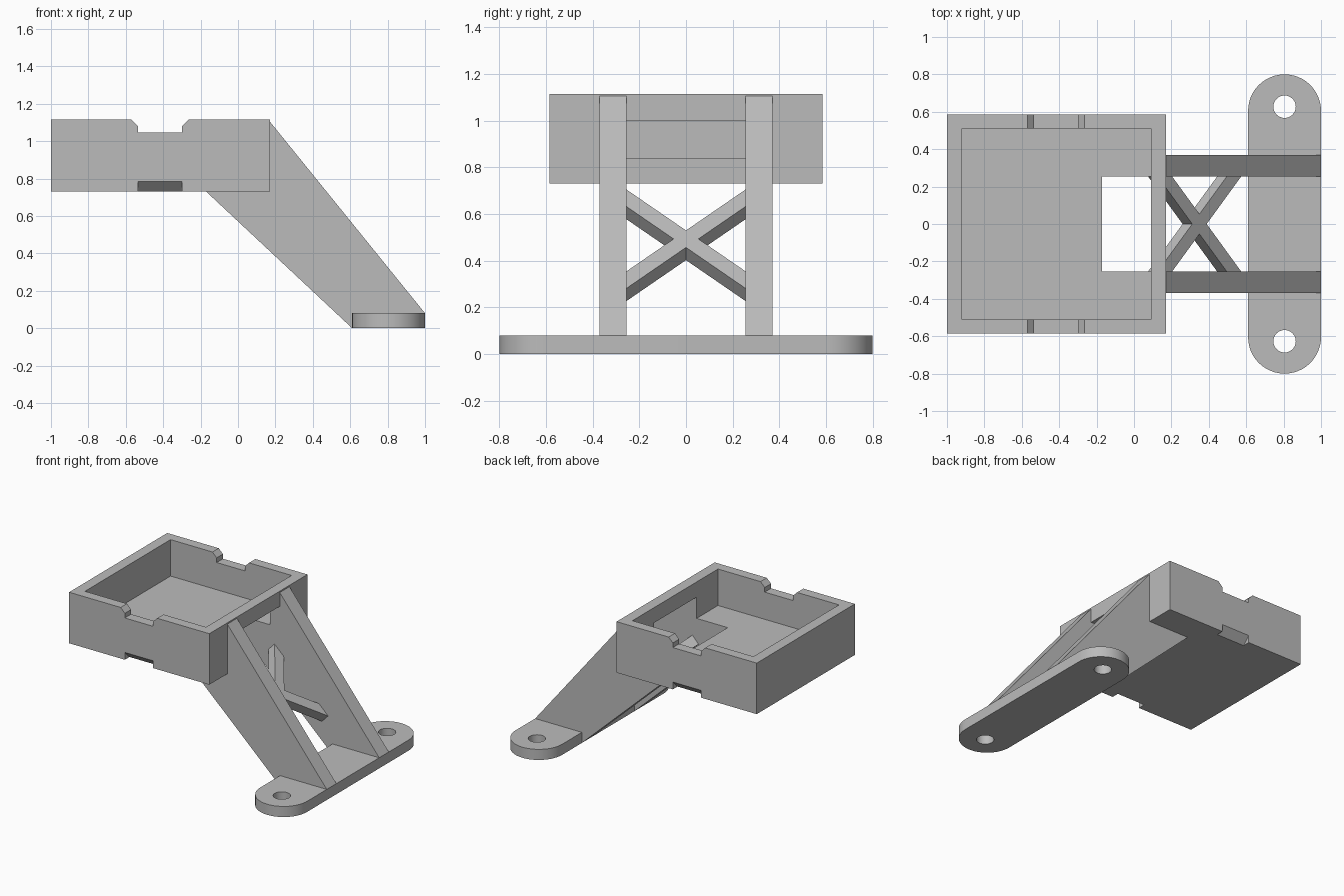
import bpy, bmesh, math
from mathutils import Vector, Matrix

old = bpy.data.objects.get("Cube")
if old:
    bpy.data.objects.remove(old, do_unlink=True)

grey = bpy.data.materials.new("plain grey")
grey.use_nodes = True
COLOUR = (0.5, 0.5, 0.5, 1)
grey.diffuse_color = COLOUR
grey.node_tree.nodes["Principled BSDF"].inputs["Base Color"].default_value = COLOUR


def prism(name, points, depth):
    """Extrude a closed loop of 3D points along the depth vector."""
    bm = bmesh.new()
    face = bm.faces.new([bm.verts.new(p) for p in points])
    side = bmesh.ops.extrude_face_region(bm, geom=[face])
    verts = [g for g in side["geom"] if isinstance(g, bmesh.types.BMVert)]
    bmesh.ops.translate(bm, verts=verts, vec=depth)
    bmesh.ops.recalc_face_normals(bm, faces=bm.faces)
    mesh = bpy.data.meshes.new(name)
    bm.to_mesh(mesh)
    bm.free()
    mesh.materials.append(grey)
    obj = bpy.data.objects.new(name, mesh)
    bpy.context.collection.objects.link(obj)
    return obj


def block(name, lo, hi):
    loop = [(lo[0], lo[1], lo[2]), (hi[0], lo[1], lo[2]),
            (hi[0], hi[1], lo[2]), (lo[0], hi[1], lo[2])]
    return prism(name, loop, (0, 0, hi[2] - lo[2]))


def along_y(name, profile, y0, y1):
    return prism(name, [(x, y0, z) for x, z in profile], (0, y1 - y0, 0))


def cut(target, cutter):
    mod = target.modifiers.new("cut", 'BOOLEAN')
    mod.operation, mod.solver, mod.object = 'DIFFERENCE', 'EXACT', cutter
    bpy.context.view_layer.objects.active = target
    bpy.ops.object.modifier_apply(modifier=mod.name)
    bpy.data.objects.remove(cutter, do_unlink=True)


def arc(cx, cy, r, start, end, steps):
    turns = [start + (end - start) * i / steps for i in range(steps + 1)]
    return [(cx + r * math.cos(a), cy + r * math.sin(a)) for a in turns]


# Open tray with a cavity and a slot through floor and end wall
BOTTOM, TOP, HALF = 0.73, 1.115, 0.585
tray = block("tray", (-1, -HALF, BOTTOM), (0.17, HALF, TOP))
cut(tray, block("cavity", (-0.92, -0.51, 0.84), (0.09, 0.51, 1.3)))
cut(tray, block("slot", (-0.17, -0.255, 0.6), (0.3, 0.255, 1.0)))

# Chamfered notch across both side rims
notch = [(-0.57, TOP), (-0.535, 1.08), (-0.535, 1.045), (-0.3, 1.045),
         (-0.3, 1.08), (-0.265, TOP), (-0.265, 1.2), (-0.57, 1.2)]
cut(tray, along_y("notch", notch, -0.7, 0.7))

# Bevelled finger slots under both sides
for s in (-1, 1):
    wedge = [(-0.535, s * (HALF + 0.05), BOTTOM + 0.105),
             (-0.535, s * (HALF + 0.05), BOTTOM - 0.05),
             (-0.535, s * (HALF - 0.105), BOTTOM - 0.05)]
    cut(tray, prism("wedge", wedge, (0.235, 0, 0)))

# Mounting foot with rounded ends and two screw holes
R, CX, END = 0.195, 0.805, 0.605
outline = arc(CX, END, R, 0, math.pi, 24) + arc(CX, -END, R, math.pi, 2 * math.pi, 24)
foot = prism("mounting_foot", [(x, y, 0) for x, y in outline], (0, 0, 0.08))
for s in (-1, 1):
    ring = arc(CX, s * 0.627, 0.06, 0, 2 * math.pi, 32)[:-1]
    cut(foot, prism("hole", [(x, y, -0.1) for x, y in ring], (0, 0, 0.4)))

# Two sloping support arms
arm = [(0.17, 1.105), (1.0, 0.08), (1.0, 0.0), (0.61, 0.0),
       (-0.17, BOTTOM), (-0.17, 0.8), (0.13, 0.8), (0.13, 1.105)]
for name, y in (("right_arm", -0.37), ("left_arm", 0.255)):
    along_y(name, arm, y, y + 0.115)

# Crossed braces lying in the slope between the arms
slope = Vector((0.73, 0, -0.69)).normalized()
normal = Vector((0.69, 0, 0.73)).normalized()
SIZE = 0.075
centre = Vector((0.35, 0, 0.493)) - normal * SIZE / 2
for name, s in (("brace_a", 1), ("brace_b", -1)):
    run = (slope + Vector((0, s, 0))).normalized()
    frame = Matrix((run, normal.cross(run), normal)).transposed()
    brace = block(name, (-0.43, -SIZE / 2, -SIZE / 2), (0.43, SIZE / 2, SIZE / 2))
    brace.data.transform(Matrix.Translation(centre) @ frame.to_4x4())

# Smooth the round foot, keep its edges crisp
bpy.ops.object.select_all(action='DESELECT')
foot.select_set(True)
bpy.context.view_layer.objects.active = foot
bpy.ops.object.shade_smooth_by_angle(angle=math.radians(30))
